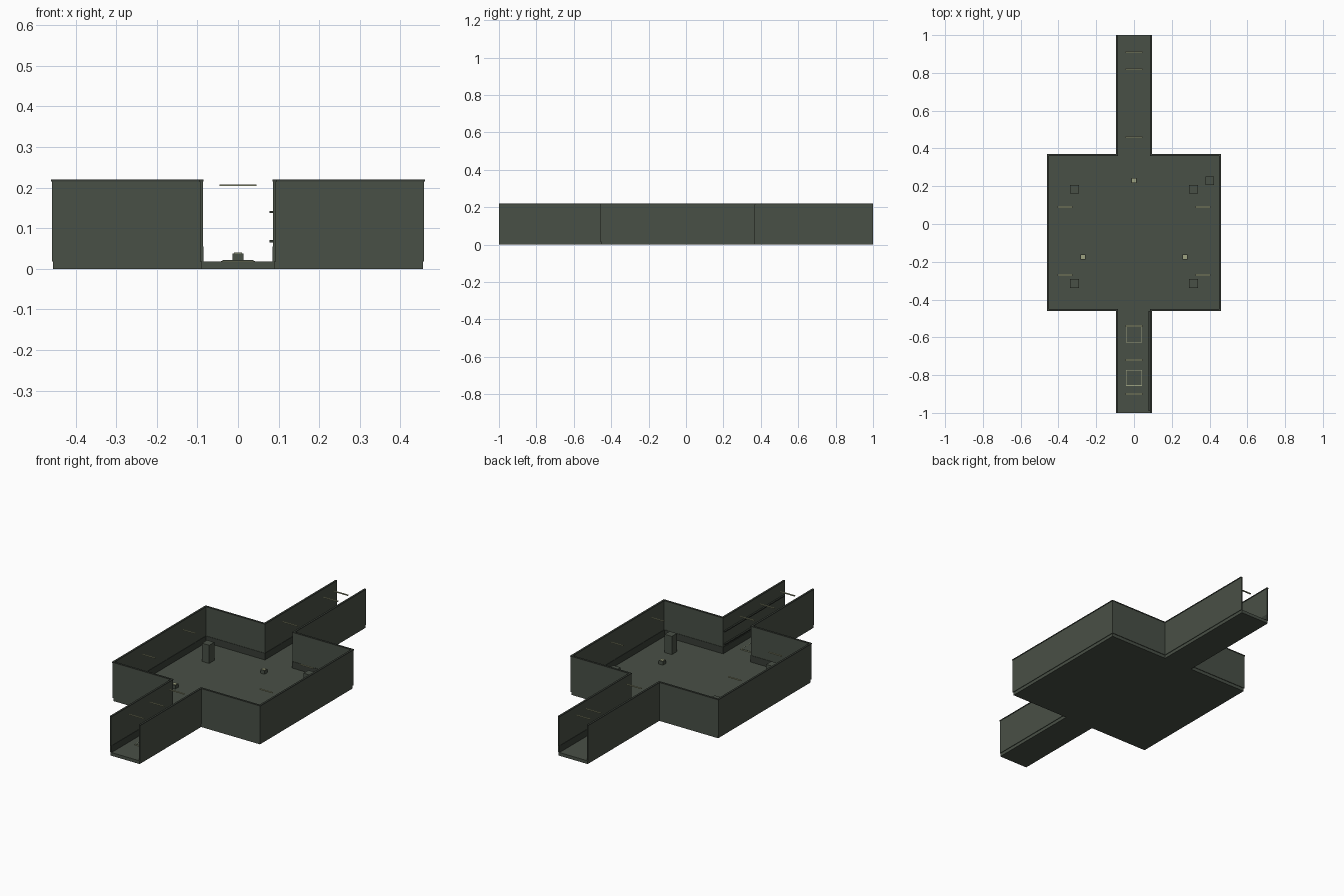
import bpy, bmesh

if "Cube" in bpy.data.objects:
    bpy.data.objects.remove(bpy.data.objects["Cube"])


def material(name, rgb):
    m = bpy.data.materials.new(name)
    m.diffuse_color = (*rgb, 1)
    m.use_nodes = True
    m.node_tree.nodes["Principled BSDF"].inputs["Base Color"].default_value = m.diffuse_color
    return m


PANEL = material("grey green panel", (0.066, 0.080, 0.061))
TRIM = material("dark trim", (0.040, 0.048, 0.038))
LIGHT = material("pale khaki", (0.34, 0.36, 0.22))

FLOOR_Z, TOP_Z = 0.018, 0.22
# Right-hand outline of the room and its two corridors
SIDE = [(0.09, -1), (0.09, -0.455), (0.455, -0.455),
        (0.455, 0.365), (0.09, 0.365), (0.09, 1)]


def finish(name, bm, mat, mirror=False):
    bmesh.ops.recalc_face_normals(bm, faces=bm.faces)
    me = bpy.data.meshes.new(name)
    bm.to_mesh(me)
    bm.free()
    me.materials.append(mat)
    ob = bpy.data.objects.new(name, me)
    bpy.context.collection.objects.link(ob)
    if mirror:
        ob.modifiers.new("mirror", 'MIRROR').use_mirror_merge = False
    return ob


def box(name, x, y, z, mat, mirror=False):
    """Box from (min, max) pairs."""
    bm = bmesh.new()
    bmesh.ops.create_cube(bm, size=1)
    for v in bm.verts:
        v.co = [r[0] if c < 0 else r[1] for c, r in zip(v.co, (x, y, z))]
    return finish(name, bm, mat, mirror)


def block(name, cx, cy, size, z0, z1, mat, mirror=False, depth=None):
    d = depth or size
    return box(name, (cx - size / 2, cx + size / 2),
               (cy - d / 2, cy + d / 2), (z0, z1), mat, mirror)


def extrude(bm, faces, height):
    r = bmesh.ops.extrude_face_region(bm, geom=faces)
    up = [v for v in r["geom"] if isinstance(v, bmesh.types.BMVert)]
    bmesh.ops.translate(bm, verts=up, vec=(0, 0, height))


def offset(d):
    """Outline moved outward by d with mitred corners."""
    normals = []
    for (ax, ay), (bx, by) in zip(SIDE, SIDE[1:]):
        dx, dy = bx - ax, by - ay
        n = abs(dx) + abs(dy)
        normals.append((dy / n, -dx / n))
    pts = []
    for i, (x, y) in enumerate(SIDE):
        near = normals[max(i - 1, 0):i + 1]
        pts.append((x + d * sum(n[0] for n in near), y + d * sum(n[1] for n in near)))
    return pts


def wall_strip(name, d0, d1, z0, z1, mat):
    bm = bmesh.new()
    a = [bm.verts.new((x, y, z0)) for x, y in offset(d0)]
    b = [bm.verts.new((x, y, z0)) for x, y in offset(d1)]
    faces = [bm.faces.new((a[i], b[i], b[i + 1], a[i + 1])) for i in range(len(a) - 1)]
    extrude(bm, faces, z1 - z0)
    return finish(name, bm, mat, True)


# Floor slab
bm = bmesh.new()
outline = SIDE + [(-x, y) for x, y in reversed(SIDE)]
slab = bm.faces.new([bm.verts.new((x, y, 0)) for x, y in outline])
extrude(bm, [slab], FLOOR_Z)
finish("floor", bm, PANEL)

# Walls, top cap and inner skirting
wall_strip("walls", -0.0035, 0.0035, FLOOR_Z, TOP_Z - 0.005, PANEL)
wall_strip("wall_cap", -0.0055, 0.0055, TOP_Z - 0.005, TOP_Z, TRIM)
wall_strip("skirting", -0.0055, -0.0035, FLOOR_Z, 0.055, TRIM)

# Overhead light strips in the corridors and the room
for y in (-0.90, -0.72, -0.54, 0.46, 0.82, 0.91):
    block("corridor_light", 0, y, 0.092, 0.2035, 0.2075, LIGHT, depth=0.008)
for y in (-0.27, 0.09):
    block("room_light", 0.365, y, 0.08, 0.2035, 0.2075, LIGHT, True, depth=0.008)

# Pillars and a crate
for y in (-0.315, 0.185):
    block("pillar", 0.315, y, 0.045, FLOOR_Z, 0.12, PANEL, True)
block("crate", 0.40, 0.23, 0.045, FLOOR_Z, 0.065, PANEL)

# Small pedestals with pale tops
for x, y, m in ((0, 0.23, False), (0.27, -0.175, True)):
    block("pedestal", x, y, 0.026, FLOOR_Z, 0.038, PANEL, m)
    block("pedestal_top", x, y, 0.020, 0.038, 0.040, LIGHT, m)

# Floor hatches in the front corridor: pale rim around a panel
for y in (-0.585, -0.815):
    block("hatch_rim", 0, y, 0.084, FLOOR_Z, 0.0200, LIGHT)
    block("hatch_panel", 0, y, 0.077, FLOOR_Z, 0.0215, PANEL)

# Pipes along the front corridor's right wall
for z in (0.068, 0.14):
    box("wall_pipe", (0.078, 0.0865), (-0.99, -0.46), (z - 0.003, z + 0.003), TRIM)
